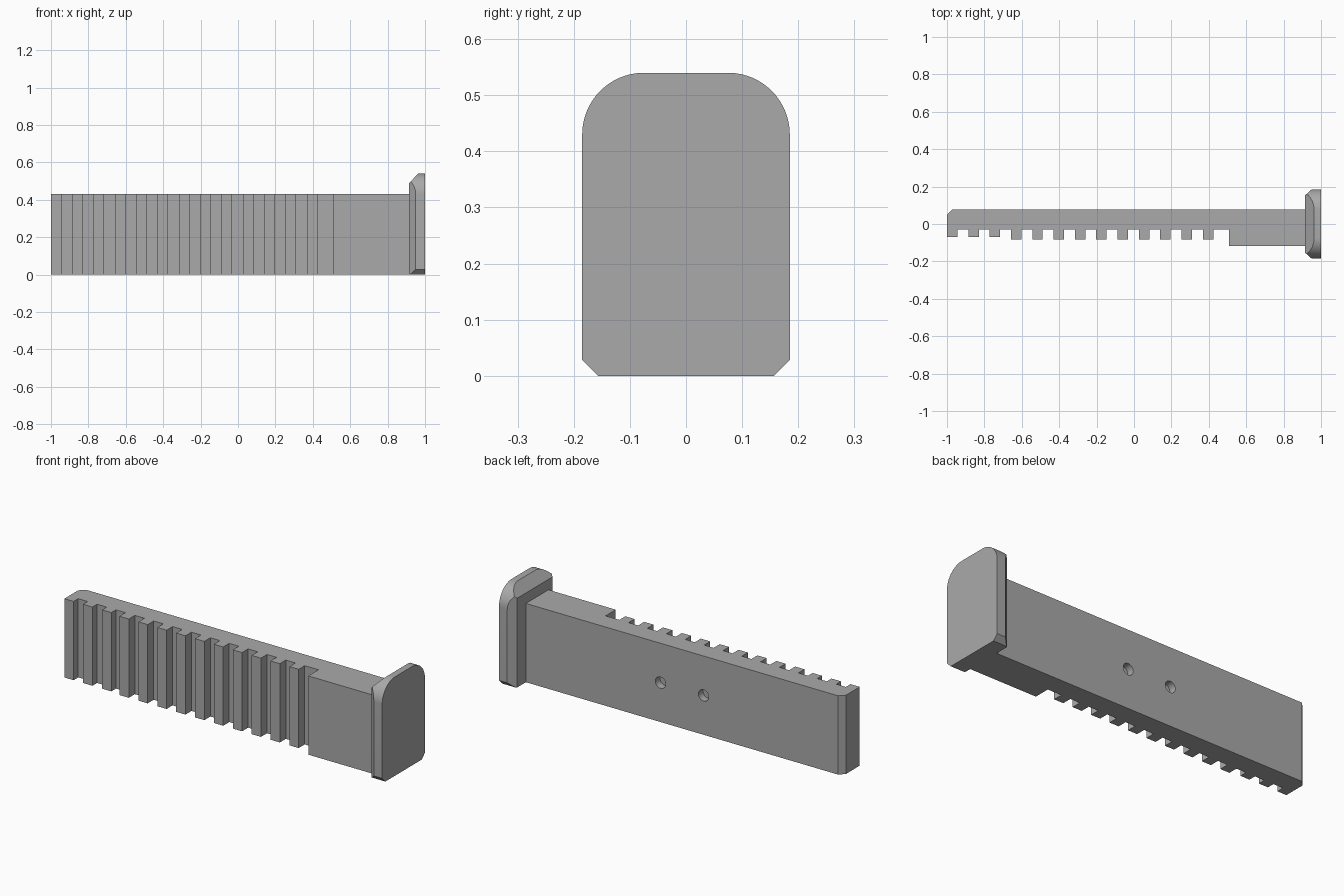
import bpy, bmesh, math
from mathutils import Vector

cube = bpy.data.objects.get("Cube")
if cube:
    bpy.data.objects.remove(cube, do_unlink=True)

grey = bpy.data.materials.new("mid grey")
grey.use_nodes = True
colour = (0.4, 0.4, 0.4, 1)
grey.diffuse_color = colour
grey.node_tree.nodes["Principled BSDF"].inputs["Base Color"].default_value = colour


def prism(name, points, offset, cuts=()):
    """Extrude a flat outline by an offset, then slice off chamfers given as (point, normal)."""
    bm = bmesh.new()
    face = bm.faces.new([bm.verts.new(p) for p in points])
    new = bmesh.ops.extrude_face_region(bm, geom=[face])["geom"]
    bmesh.ops.translate(bm, vec=offset, verts=[v for v in new if isinstance(v, bmesh.types.BMVert)])
    for co, normal in cuts:
        bmesh.ops.bisect_plane(bm, geom=bm.verts[:] + bm.edges[:] + bm.faces[:],
                               plane_co=co, plane_no=normal, clear_outer=True)
        rim = [e for e in bm.edges if e.is_boundary]
        bmesh.ops.contextual_create(bm, geom=rim)
    bmesh.ops.recalc_face_normals(bm, faces=bm.faces[:])
    mesh = bpy.data.meshes.new(name)
    bm.to_mesh(mesh)
    bm.free()
    mesh.materials.append(grey)
    obj = bpy.data.objects.new(name, mesh)
    bpy.context.collection.objects.link(obj)
    return obj


def smooth(obj):
    bpy.ops.object.select_all(action='DESELECT')
    obj.select_set(True)
    bpy.context.view_layer.objects.active = obj
    bpy.ops.object.shade_smooth_by_angle(angle=math.radians(25))


# Toothed bar: plan outline with teeth along the front and a solid block at the right
HEIGHT, BACK, ROOT = 0.43, 0.077, -0.03
PITCH, WIDTH, FLANGE_X = 0.114, 0.056, 0.915
outline = []
for i in range(13):
    x = -1 + i * PITCH
    tip = -0.07 if i < 3 else -0.082
    if i > 0:
        outline.append((x, ROOT))
    outline += [(x, tip), (x + WIDTH, tip), (x + WIDTH, ROOT)]
outline += [(0.507, ROOT), (0.507, -0.118), (FLANGE_X, -0.118), (FLANGE_X, BACK),
            (-0.972, BACK), (-1, 0.049)]
bar = prism("toothed_bar", [(x, y, 0) for x, y in outline], (0, 0, HEIGHT))

# Two shallow round holes in the back of the bar
for i, x in enumerate((0.10, -0.16)):
    bpy.ops.mesh.primitive_cylinder_add(vertices=32, radius=0.031, depth=0.1,
                                        location=(x, BACK + 0.01, HEIGHT / 2),
                                        rotation=(math.pi / 2, 0, 0))
    cutter = bpy.context.object
    cutter.name = f"hole_cutter_{i + 1}"
    cutter.data.materials.append(grey)
    cutter.hide_render = True
    cutter.hide_set(True)
    cutter.display_type = 'WIRE'
    mod = bar.modifiers.new("hole", 'BOOLEAN')
    mod.operation = 'DIFFERENCE'
    mod.solver = 'EXACT'
    mod.object = cutter

# Apply the holes so the helpers can go
depsgraph = bpy.context.evaluated_depsgraph_get()
holed = bpy.data.meshes.new_from_object(bar.evaluated_get(depsgraph))
bar.modifiers.clear()
bar.data = holed
for obj in [o for o in bpy.data.objects if o.name.startswith("hole_cutter")]:
    bpy.data.objects.remove(obj, do_unlink=True)
smooth(bar)

# End flange: rounded top corners, clipped bottom corners, chamfered inner edges
R, HALF, TOP, CLIP, INNER = 0.11, 0.185, 0.54, 0.028, 0.913
half = [(HALF - CLIP, 0), (HALF, CLIP)]
for i in range(17):
    a = math.pi / 2 * i / 16
    half.append((HALF - R + R * math.cos(a), TOP - R + R * math.sin(a)))
loop = half + [(-y, z) for y, z in reversed(half)]
cuts = [(Vector((INNER, s * 0.152, 0)), Vector((-0.033, s * 0.037, 0)).normalized()) for s in (1, -1)]
cuts.append((Vector((INNER, 0, 0.487)), Vector((-0.053, 0, 0.05)).normalized()))
flange = prism("end_flange", [(INNER, y, z) for y, z in loop], (1 - INNER, 0, 0), cuts)
smooth(flange)
